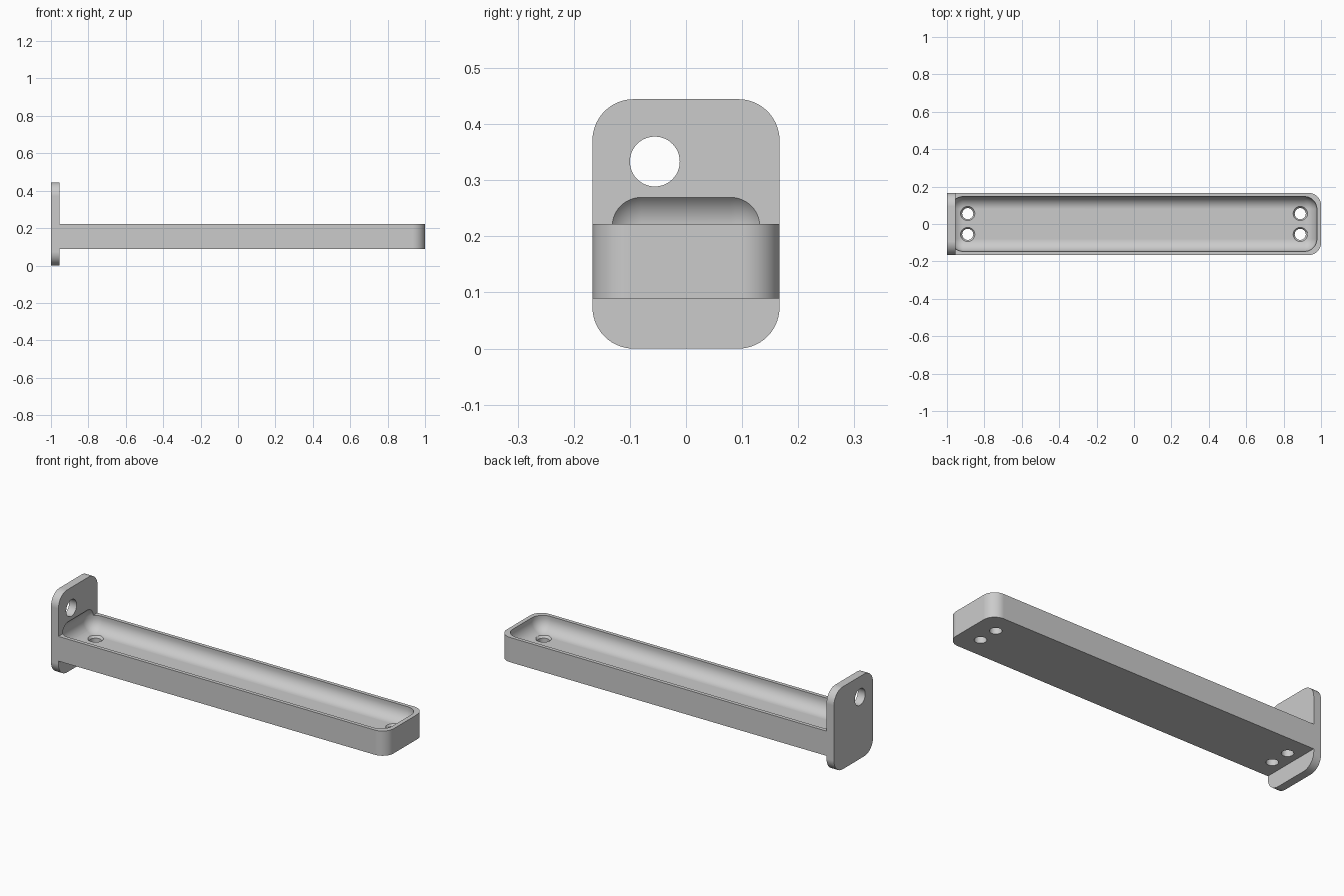
import bpy, bmesh, math
from mathutils import Matrix, Vector

U = 1 / 45          # one design unit
SEGMENTS = 14

default = bpy.data.objects.get("Cube")
if default:
    bpy.data.objects.remove(default, do_unlink=True)

grey = bpy.data.materials.new("plain grey")
grey.use_nodes = True
colour = (0.6, 0.6, 0.6, 1)
grey.diffuse_color = colour
grey.node_tree.nodes["Principled BSDF"].inputs["Base Color"].default_value = colour


def make_object(name, bm):
    bmesh.ops.scale(bm, vec=(U, U, U), verts=bm.verts)
    bmesh.ops.recalc_face_normals(bm, faces=bm.faces)
    mesh = bpy.data.meshes.new(name)
    bm.to_mesh(mesh)
    bm.free()
    mesh.materials.append(grey)
    obj = bpy.data.objects.new(name, mesh)
    bpy.context.collection.objects.link(obj)
    return obj


def rounded_box(name, low, high, radius, rule):
    """Box between two corners; edges accepted by rule(direction, middle) are rounded."""
    low, high = Vector(low), Vector(high)
    bm = bmesh.new()
    bmesh.ops.create_cube(bm, size=1)
    bmesh.ops.scale(bm, vec=high - low, verts=bm.verts)
    bmesh.ops.translate(bm, vec=(low + high) / 2, verts=bm.verts)
    edges = []
    for e in bm.edges:
        a, b = (v.co for v in e.verts)
        if rule((b - a).normalized(), (a + b) / 2):
            edges.append(e)
    bmesh.ops.bevel(bm, geom=edges, offset=radius, offset_type='OFFSET',
                    segments=SEGMENTS, profile=0.5, affect='EDGES')
    return make_object(name, bm)


def round_cutter(name, centre, bottom, top, depth, axis='Z'):
    """Cylinder or cone along an axis."""
    bm = bmesh.new()
    bmesh.ops.create_cone(bm, cap_ends=True, segments=48,
                          radius1=bottom, radius2=top, depth=depth)
    if axis == 'X':
        bmesh.ops.rotate(bm, matrix=Matrix.Rotation(math.pi / 2, 3, 'Y'), verts=bm.verts)
    bmesh.ops.translate(bm, vec=centre, verts=bm.verts)
    return make_object(name, bm)


def cut(target, cutter):
    mod = target.modifiers.new("cut", 'BOOLEAN')
    mod.operation = 'DIFFERENCE'
    mod.solver = 'EXACT'
    mod.object = cutter
    bpy.context.view_layer.objects.active = target
    bpy.ops.object.modifier_apply(modifier=mod.name)


# Upright end plate with four rounded corners
plate = rounded_box("end_plate", (-45, -7.5, 0), (-43, 7.5, 20), 3.3,
                    lambda d, m: abs(d.x) > 0.9)
# Long tray body, rounded at its free end
tray = rounded_box("tray", (-43, -7.5, 4), (45, 7.5, 10), 3,
                   lambda d, m: abs(d.z) > 0.9 and m.x > 0)

# Soft-edged hollow that also scoops into the plate
FLOOR = 6.4
hollow = rounded_box("hollow_cutter", (-44.1, -6.6, FLOOR), (44, 6.6, 12.8), 3,
                     lambda d, m: True)
cutters = [hollow]
cut(plate, hollow)
cut(tray, hollow)

# Hanging hole through the plate
hang_hole = round_cutter("hang_hole_cutter", (-44, -2.5, 15), 2, 2, 6, 'X')
cutters.append(hang_hole)
cut(plate, hang_hole)

# Countersunk screw holes at both ends of the tray floor
for x in (-40, 40):
    for y in (-2.5, 2.5):
        bore = round_cutter("bore_cutter", (x, y, 5), 1.33, 1.33, 6)
        sink = round_cutter("countersink_cutter", (x, y, FLOOR), 1.3, 2.1, 1)
        for c in (bore, sink):
            cut(tray, c)
            cutters.append(c)

for c in cutters:
    bpy.data.objects.remove(c, do_unlink=True)

# Smooth fillets, crisp edges
bpy.ops.object.select_all(action='DESELECT')
for obj in (plate, tray):
    obj.select_set(True)
bpy.context.view_layer.objects.active = tray
bpy.ops.object.shade_smooth_by_angle(angle=math.radians(30))
for obj in (plate, tray):
    weighted = obj.modifiers.new("even_shading", 'WEIGHTED_NORMAL')
    weighted.keep_sharp = True
